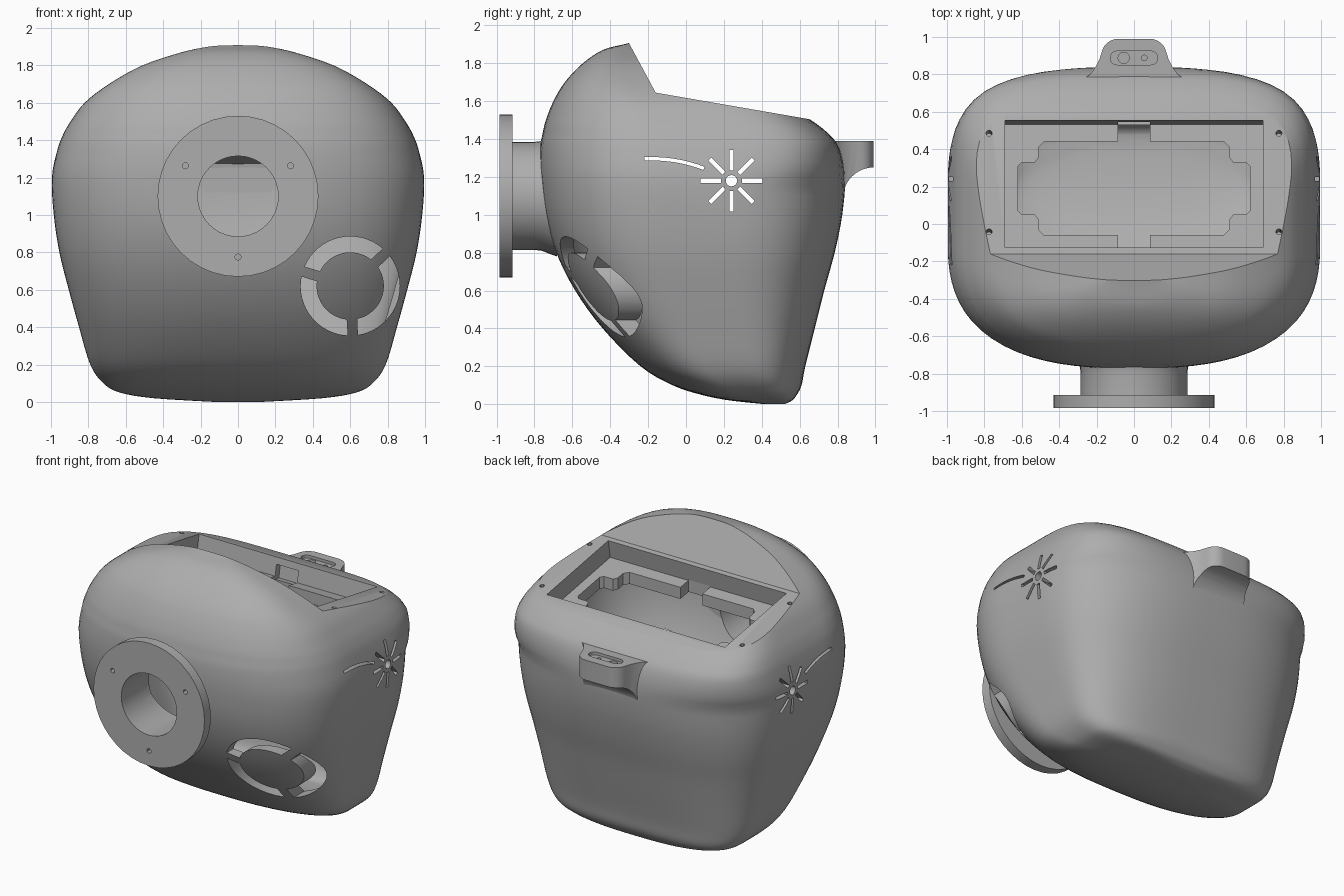
import bpy, bmesh
from math import cos, sin, pi, radians, atan2
from mathutils import Matrix, Vector

if "Cube" in bpy.data.objects:
    bpy.data.objects.remove(bpy.data.objects["Cube"])

grey = bpy.data.materials.new("matte grey")
grey.use_nodes = True
grey.diffuse_color = (0.42, 0.42, 0.42, 1)
grey.node_tree.nodes["Principled BSDF"].inputs["Base Color"].default_value = grey.diffuse_color

SLOPE = 0.173                       # tilt of the top opening
TILT = Matrix.Translation((0, 0.215, 1.583)) @ Matrix.Rotation(-atan2(SLOPE, 1), 4, "X")
NECK_Z = 1.1


def finish(name, bm, matrix=None):
    bmesh.ops.recalc_face_normals(bm, faces=bm.faces)
    if matrix:
        bm.transform(matrix)
    mesh = bpy.data.meshes.new(name)
    bm.to_mesh(mesh)
    bm.free()
    mesh.materials.append(grey)
    ob = bpy.data.objects.new(name, mesh)
    bpy.context.collection.objects.link(ob)
    return ob


def prisms(name, outlines, axis, start, end, matrix=None):
    """Extrude one or more flat outlines along an axis."""
    place = {"x": lambda u, v, d: (d, u, v),
             "y": lambda u, v, d: (u, d, v),
             "z": lambda u, v, d: (u, v, d)}[axis]
    bm = bmesh.new()
    for pts in outlines:
        a, b = [[bm.verts.new(place(u, v, d)) for u, v in pts] for d in (start, end)]
        bm.faces.new(a)
        bm.faces.new(b[::-1])
        for i in range(len(pts)):
            bm.faces.new((a[i - 1], a[i], b[i], b[i - 1]))
    return finish(name, bm, matrix)


def rect(x0, x1, y0, y1):
    return [(x0, y0), (x1, y0), (x1, y1), (x0, y1)]


def arc(cx, cy, r, a0, a1, n):
    return [(cx + r * cos(radians(a0 + (a1 - a0) * i / n)),
             cy + r * sin(radians(a0 + (a1 - a0) * i / n))) for i in range(n + 1)]


def circle(cx, cy, r, n=20):
    return arc(cx, cy, r, 0, 360, n)[:-1]


def boolean(target, cutter, op="DIFFERENCE"):
    mod = target.modifiers.new("cut", "BOOLEAN")
    mod.object, mod.operation, mod.solver = cutter, op, "EXACT"
    bpy.context.view_layer.objects.active = target
    bpy.ops.object.modifier_apply(modifier=mod.name)
    bpy.data.objects.remove(cutter)


# Shell: height, half width, front y, rear y
LEVELS = [(0, .12, .42, .52), (.02, .45, .23, .56), (.05, .63, .08, .585),
          (.1, .72, -.07, .61), (.2, .79, -.24, .63), (.4, .85, -.44, .68),
          (.6, .905, -.585, .73), (.8, .955, -.685, .785), (1, .985, -.745, .825),
          (1.2, .995, -.77, .84), (1.35, .965, -.77, .81), (1.43, .935, -.757, .75),
          (1.5, .895, -.74, .66), (1.6, .82, -.7, .5), (1.7, .69, -.64, .2),
          (1.8, .51, -.545, 0), (1.87, .3, -.44, -.14), (1.9, .16, -.33, -.2),
          (1.92, .06, -.25, -.2)]


def smooth_levels(steps=4):
    rows = [Vector(r) for r in LEVELS]
    for i in range(len(rows) - 1):
        p0, p1, p2, p3 = rows[max(i - 1, 0)], rows[i], rows[i + 1], rows[min(i + 2, len(rows) - 1)]
        for s in range(steps):
            t = s / steps
            yield p1 + (p2 - p0) * t / 2 + (p0 * 2 - p1 * 5 + p2 * 4 - p3) * t * t / 2 \
                + (p1 * 3 - p0 - p2 * 3 + p3) * t ** 3 / 2
    yield rows[-1]


def shell(name, inset=0):
    bm = bmesh.new()
    rings = []
    count = 80
    for z, w, front, rear in smooth_levels():
        if w < 2.5 * inset or rear - front < 2.5 * inset:
            continue
        w, front, rear = w - inset, front + inset, rear - inset
        length = rear - front
        boxy = 3.1 - 0.45 * min(z / 1.1, 1) + 1.8 * min(max((z - 1.15) / 0.35, 0), 1)
        z = z + inset * (1 - z / 1.3)
        ring = []
        for k in range(count):
            c, s = cos(2 * pi * k / count), sin(2 * pi * k / count)
            back = s > 1e-6
            n = boxy if back else 2.6
            mid, depth = (front + length * 0.6, length * 0.4) if back else (front + length * 0.42, length * 0.42)
            r = (abs(c) ** n + abs(s) ** n) ** (-1 / n)
            ring.append(bm.verts.new((w * r * c, mid + depth * r * s, max(z, 0))))
        rings.append(ring)
    for a, b in zip(rings, rings[1:]):
        for k in range(count):
            bm.faces.new((a[k - 1], a[k], b[k], b[k - 1]))
    bm.faces.new(rings[0])
    bm.faces.new(rings[-1])
    return finish(name, bm)


body = shell("head_shell")

# Sloped top and brow cut
boolean(body, prisms("top_cut", [[(-.16, 1.645), (-.43, 2.145), (1.5, 2.145),
                                  (1.5, 1.645 - SLOPE * 1.66)]], "x", -1.5, 1.5))

# Hollow inside, stopping under the ledge of the opening
cavity = shell("cavity", 0.06)
boolean(cavity, prisms("ceiling", [rect(-2, 2, -2, 2)], "z", -3, -.21, TILT), "INTERSECT")
boolean(body, cavity)

# Pocket, stepped window and corner screw holes in the sloped top
boolean(body, prisms("pocket", [rect(-.69, .69, -.345, .345)], "z", -.13, .3, TILT))
quarter = [(.085, .34), (.085, .25), (.48, .25), (.51, .22), (.51, .165), (.53, .14),
           (.6, .14), (.62, .12)]
right_side = quarter + [(x, -y) for x, y in quarter[::-1]]
window = right_side + [(-x, y) for x, y in right_side[::-1]]
boolean(body, prisms("window", [window], "z", 1.22, 1.52, Matrix.Translation((0, .19, 0))))
boolean(body, prisms("rear_notch", [rect(-.085, .085, .2, .39)], "z", -.15, -.05, TILT))
boolean(body, prisms("corner_screws", [circle(x, y, .016, 12) for x in (-.775, .775)
                                       for y in (-.26, .275)], "z", -.1, .1, TILT))

# Front bore
boolean(body, prisms("bore", [circle(0, NECK_Z, .215, 40)], "y", -1.2, -.4))

# Speaker grille: three arc slots between spokes
spokes = [43, 163, 273, 403]
slots = [arc(.6, .62, .265, a + 6, b - 6, 16) + arc(.6, .62, .18, b - 9, a + 9, 16)
         for a, b in zip(spokes, spokes[1:])]
boolean(body, prisms("grille_slots", slots, "y", -1.2, 0))

# Sun with a curved tail, pierced through both sides
sun_y, sun_z = .24, 1.18
rays = [circle(sun_y, sun_z, .03, 16)]
for k in range(8):
    c, s = cos(k * pi / 4), sin(k * pi / 4)
    rays.append([(sun_y + u * c - v * s, sun_z + u * s + v * c)
                 for u, v in rect(.055, .163, -.011, .011)])
rays.append(arc(-.18, .53, .775, 93, 69, 10) + arc(-.18, .53, .757, 69, 93, 10))
boolean(body, prisms("sun_cut", rays, "x", -1.2, 1.2))

# Neck and flange, turned around the front axis
bm = bmesh.new()
profile = [(.215, -.985), (.43, -.985), (.43, -.915), (.285, -.915), (.285, -.8),
           (.29, -.76), (.31, -.71), (.32, -.68), (.215, -.68)]
verts = [bm.verts.new((r, y, 0)) for r, y in profile]
edges = [bm.edges.new((verts[i - 1], verts[i])) for i in range(len(verts))]
bmesh.ops.spin(bm, geom=verts + edges, cent=(0, 0, 0), axis=(0, 1, 0), angle=2 * pi,
               steps=40, use_merge=True)
bmesh.ops.remove_doubles(bm, verts=bm.verts, dist=0.0001)
flange = finish("neck_flange", bm, Matrix.Translation((0, 0, NECK_Z)))
boolean(flange, prisms("flange_screws", [circle(.325 * cos(radians(a)), NECK_Z + .325 * sin(radians(a)),
                                                .016, 12) for a in (30, 150, 270)], "y", -1.1, -.94))

# Rear tab with a curved underside, slot and two blind holes
half = [(.27, .775), (.235, .8), (.205, .84), (.185, .88)] + arc(.085, .9, .09, 10, 90, 6)
tab = prisms("rear_tab", [half + [(-x, y) for x, y in half[::-1]]], "z", 1.12, 1.39)
boolean(tab, prisms("underside", [circle(.99, 1.09, .16, 48)], "x", -1, 1))
slot = arc(.09, .888, .037, -90, 90, 8) + arc(-.09, .888, .037, 90, 270, 8)
boolean(tab, prisms("slot", [slot], "z", 1.37, 1.5))
boolean(tab, prisms("tab_holes", [circle(-.055, .888, .03), circle(.055, .888, .015)], "z", 1.28, 1.5))

# Smooth shading with crisp edges
for ob in (body, flange, tab):
    bpy.ops.object.select_all(action="DESELECT")
    ob.select_set(True)
    bpy.context.view_layer.objects.active = ob
    bpy.ops.object.shade_smooth_by_angle(angle=radians(30))
